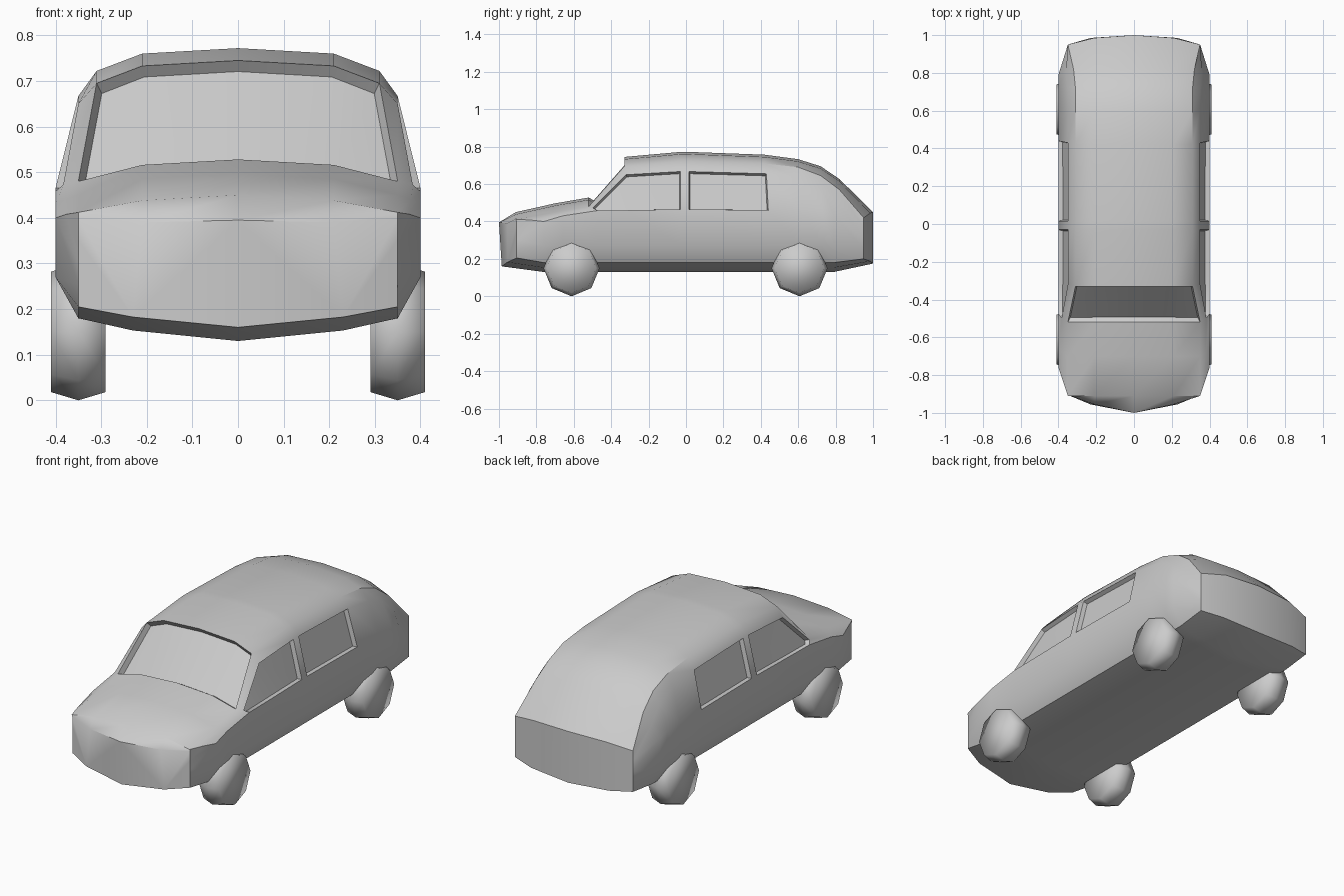
import bpy, bmesh, math

if "Cube" in bpy.data.objects:
    bpy.data.objects.remove(bpy.data.objects["Cube"])


def finish(bm, name, angle):
    mesh = bpy.data.meshes.new(name)
    bm.to_mesh(mesh)
    bm.free()
    ob = bpy.data.objects.new(name, mesh)
    bpy.context.collection.objects.link(ob)
    bpy.ops.object.select_all(action='DESELECT')
    ob.select_set(True)
    bpy.context.view_layer.objects.active = ob
    bpy.ops.object.shade_smooth_by_angle(angle=math.radians(angle))
    return ob


# Half cross-section, roof centre to floor centre
def section(yt, yb, zt, z2, z3, z4, x2, x3):
    return [(0, yt, zt), (.21, yt, zt - .012), (x2, yt, z2),
            (x3, (yt + yb) / 2, z3), (.4, yb, z4), (.4, yb, .27),
            (.35, yb, .18), (.23, yb, .153), (0, yb, .13)]


# Bowed nose or tail outline
def end(y0, y1, y2, zt0, zt2, zb0, zb2, yb):
    side = [(.35, y2, zt2 + (zb2 - zt2) * i / 4) for i in range(5)]
    return [(0, y0, zt0), (.21, y1, zt0 - .005)] + side + [(.23, y1, (zb0 + zb2) / 2), (0, yb, zb0)]


halves = [
    end(-1, -.955, -.905, .395, .40, .16, .205, -.985),
    section(-.91, -.76, .45, .412, .408, .40, .35, .375),
    section(-.70, -.66, .497, .45, .44, .43, .35, .38),
    section(-.52, -.475, .528, .48, .473, .458, .35, .383),
    section(-.33, -.31, .745, .695, .65, .46, .31, .35),
    section(-.03, -.03, .772, .722, .667, .465, .31, .35),
    section(.015, .015, .772, .722, .667, .465, .31, .35),
    section(.42, .44, .757, .71, .655, .46, .31, .35),
    section(.60, .62, .733, .69, .63, .46, .31, .35),
    section(.72, .73, .695, .645, .58, .455, .31, .35),
    section(.82, .79, .627, .57, .51, .44, .32, .36),
    end(1, .985, .95, .45, .42, .175, .20, 1),
]

# Body shell lofted through the sections
bm = bmesh.new()
rings = []
for h in halves:
    pts = h + [(-x, y, z) for x, y, z in h[-2:0:-1]]
    rings.append([bm.verts.new(p) for p in pts])
n = 16
grid = {}
for r in range(len(rings) - 1):
    a, b = rings[r], rings[r + 1]
    for i in range(n):
        j = (i + 1) % n
        grid[r, i] = bm.faces.new((a[i], a[j], b[j], b[i]))
for ring in (rings[0], rings[-1]):
    for ids in ((0, 1, 7, 8), (1, 2, 3, 4, 5, 6, 7), (0, 15, 9, 8), (15, 14, 13, 12, 11, 10, 9)):
        bm.faces.new([ring[i] for i in ids])
bmesh.ops.recalc_face_normals(bm, faces=bm.faces)

# Recessed windscreen and side windows
panes = [[grid[3, i] for i in (0, 1, 14, 15)]]
for i in (3, 12):
    panes += [[grid[3, i], grid[4, i]], [grid[6, i]]]
for k, faces in enumerate(panes):
    bmesh.ops.inset_region(bm, faces=faces, thickness=.006,
                           depth=-.03 if k == 0 else -.022, use_even_offset=True)
finish(bm, "car_body", 35)

# Eight-sided wheels, widest in the middle
for name, cy in (("front_wheel", -.612), ("rear_wheel", .607)):
    for tag, s in (("right", 1), ("left", -1)):
        bm = bmesh.new()
        loops = []
        for x, rad in ((.29, .132), (.35, .15), (.41, .132)):
            loops.append([bm.verts.new((s * x, cy + rad * math.sin(k * math.pi / 4),
                                        .15 + rad * math.cos(k * math.pi / 4))) for k in range(8)])
        for a, b in zip(loops, loops[1:]):
            for k in range(8):
                bm.faces.new((a[k], a[(k + 1) % 8], b[(k + 1) % 8], b[k]))
        bm.faces.new(loops[0])
        bm.faces.new(loops[-1])
        bmesh.ops.recalc_face_normals(bm, faces=bm.faces)
        finish(bm, tag + "_" + name, 80)
